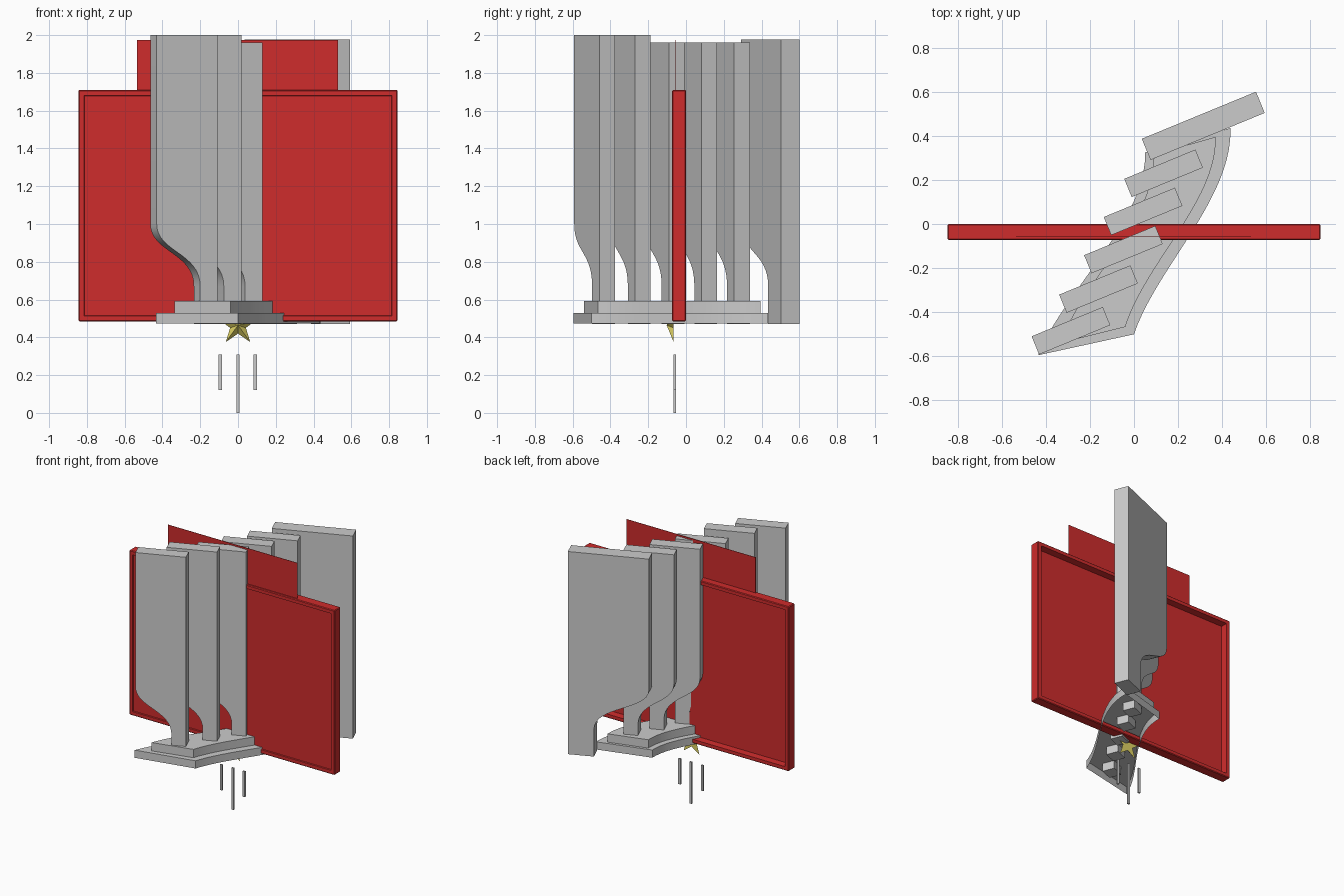
import bpy, bmesh, math
from mathutils import Vector

if "Cube" in bpy.data.objects:
    bpy.data.objects.remove(bpy.data.objects["Cube"])


def material(name, color):
    m = bpy.data.materials.new(name)
    m.diffuse_color = (*color, 1)
    m.use_nodes = True
    m.node_tree.nodes["Principled BSDF"].inputs["Base Color"].default_value = m.diffuse_color
    return m


def finish(name, bm, mat=None, smooth=False):
    bmesh.ops.recalc_face_normals(bm, faces=bm.faces)
    me = bpy.data.meshes.new(name)
    bm.to_mesh(me)
    bm.free()
    ob = bpy.data.objects.new(name, me)
    bpy.context.collection.objects.link(ob)
    if mat:
        me.materials.append(mat)
    if smooth:
        bpy.ops.object.select_all(action='DESELECT')
        ob.select_set(True)
        bpy.context.view_layer.objects.active = ob
        bpy.ops.object.shade_smooth_by_angle(angle=math.radians(30))
    return ob


def prism(name, ring, offset, close_start=True):
    bm = bmesh.new()
    a = [bm.verts.new(p) for p in ring]
    b = [bm.verts.new(Vector(p) + offset) for p in ring]
    n = len(ring)
    for i in range(n):
        j = (i + 1) % n
        bm.faces.new((a[i], a[j], b[j], b[i]))
    bm.faces.new(b)
    if close_start:
        bm.faces.new(a[::-1])
    return finish(name, bm, smooth=True)


def bezier(p, n=16):
    p = [Vector(q) for q in p]
    out = []
    for i in range(n + 1):
        t = i / n
        s = 1 - t
        out.append(p[0] * s**3 + p[1] * 3*s*s*t + p[2] * 3*s*t*t + p[3] * t**3)
    return out


def box_bm(lo, hi):
    bm = bmesh.new()
    bmesh.ops.create_cube(bm, size=1)
    for v in bm.verts:
        v.co = [l + (h - l) * (c + 0.5) for l, h, c in zip(lo, hi, v.co)]
    return bm


red = material("red", (0.62, 0.025, 0.025))
yellow = material("yellow", (0.75, 0.66, 0.13))

# Upright slabs: wide above, sweeping down to a narrow stem at the right end
ang = math.radians(22.4)
U = Vector((math.cos(ang), math.sin(ang), 0))
N = Vector((-math.sin(ang), math.cos(ang), 0))


def slab(name, cx, cy, length, thick, stem, top, bottom=0.47):
    sweep = bezier([(-length, 1.0), (-length, 0.85), (-stem, 0.85), (-stem, 0.67)])
    prof = [(0, bottom), (0, top), (-length, top)] + [tuple(p) for p in sweep] + [(-stem, bottom)]
    start = Vector((cx, cy, 0)) + U * length / 2 - N * thick / 2
    prism(name, [start + U * u + Vector((0, 0, z)) for u, z in prof], N * thick)


centres = [(-0.286, -0.484), (-0.161, -0.295), (-0.048, -0.116), (0.041, 0.057), (0.134, 0.23)]
for i, (x, y) in enumerate(centres):
    slab(f"slab_{i + 1}", x, y, 0.349, 0.089, 0.10, 2.0 if i < 2 else 1.962)
slab("large_back_slab", 0.314, 0.445, 0.56, 0.104, 0.18, 1.978)


# Two-tier curved base, open underneath
def tier(name, right, left, z0, z1):
    ring = bezier(right, 20) + bezier(left, 20)[::-1]
    prism(name, [(p.x, p.y, z0) for p in ring], Vector((0, 0, z1 - z0)), False)


tier("lower_base_tier", [(0, -0.5), (0.10, -0.2), (0.45, 0.12), (0.437, 0.435)],
     [(-0.435, -0.595), (-0.31, -0.29), (0.06, 0.02), (0.05, 0.325)], 0.473, 0.53)
tier("upper_base_tier", [(-0.04, -0.467), (0.055, -0.17), (0.38, 0.11), (0.37, 0.395)],
     [(-0.335, -0.54), (-0.23, -0.25), (0.10, 0.02), (0.09, 0.315)], 0.53, 0.592)

# Red panel: shallow recess in front, deep tray behind
bm = box_bm((-0.845, -0.073, 0.485), (0.845, 0.0, 1.71))
bmesh.ops.bevel(bm, geom=bm.edges[:], offset=0.005, segments=1, affect='EDGES')
bm.normal_update()
front = [f for f in bm.faces if f.normal.y < -0.9]
back = [f for f in bm.faces if f.normal.y > 0.9]
for face, depth in ((front, -0.008), (back, -0.05)):
    bmesh.ops.inset_individual(bm, faces=face, thickness=0.034)
    bmesh.ops.inset_individual(bm, faces=face, thickness=0.004, depth=depth)
finish("red_panel", bm, red)

# Thin red sheet rising above the panel
finish("red_back_sheet", box_bm((-0.535, -0.0575, 0.9), (0.53, -0.0555, 1.975)), red)

# Faceted star below the base
bm = bmesh.new()
R, cz, yb = 0.11, 0.464, -0.066
rim = []
for k in range(10):
    r = R if k % 2 == 0 else R * 0.4
    a = math.pi / 2 + k * math.pi / 5
    rim.append(bm.verts.new((r * math.cos(a), yb, cz + r * math.sin(a))))
apex = bm.verts.new((0, -0.102, cz))
for k in range(10):
    bm.faces.new((rim[k], rim[(k + 1) % 10], apex))
bm.faces.new(rim[::-1])
finish("star", bm, yellow)

# Three hanging bars
for side, x, z0 in (("left", -0.094, 0.12), ("middle", 0, 0.0), ("right", 0.092, 0.12)):
    finish(f"{side}_bar", box_bm((x - 0.009, -0.065, z0), (x + 0.009, -0.053, 0.31)))
